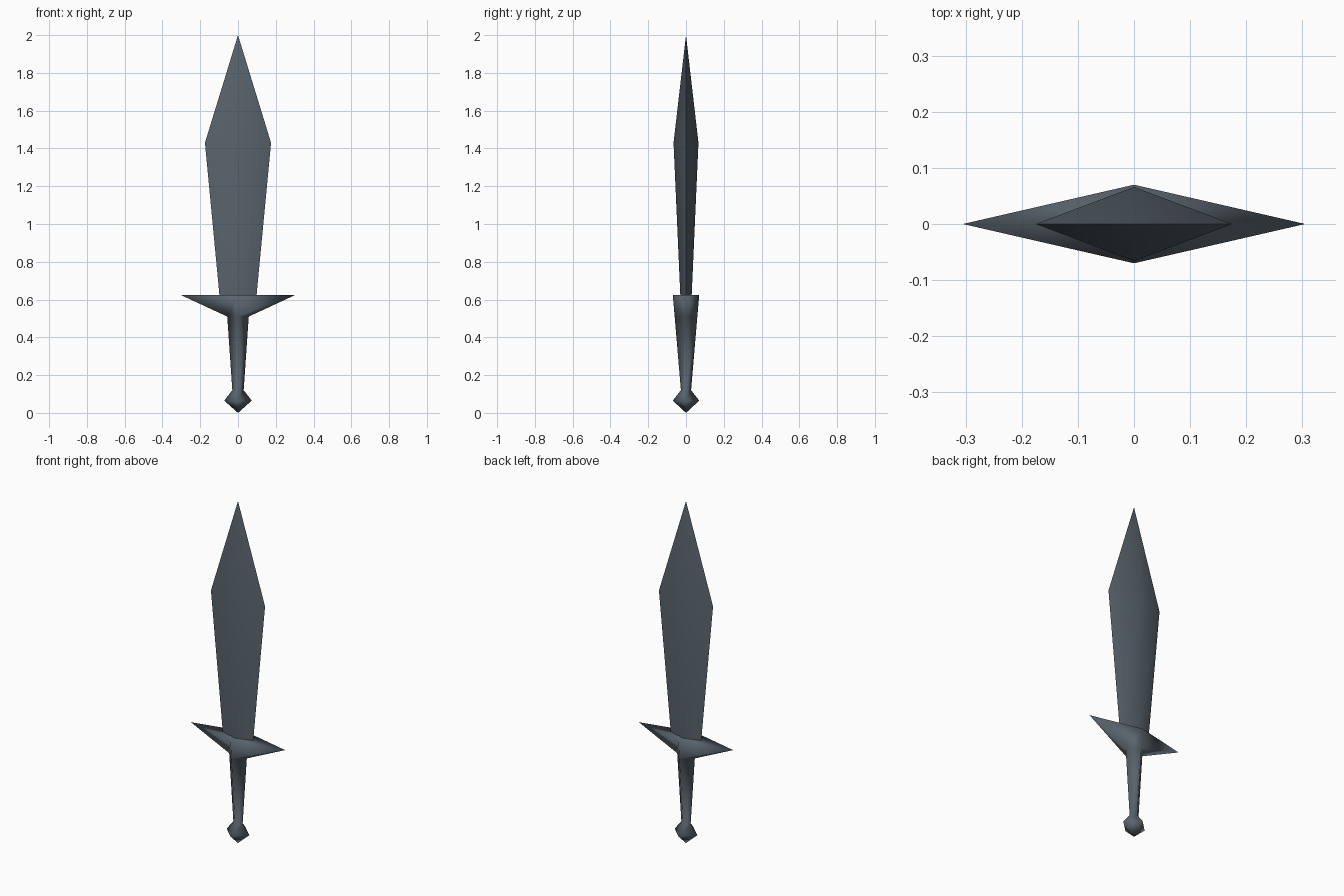
import bpy
import math

cube = bpy.data.objects.get("Cube")
if cube:
    bpy.data.objects.remove(cube, do_unlink=True)

steel = bpy.data.materials.new("dark_steel")
steel.use_nodes = True
colour = (0.10, 0.125, 0.15, 1)
steel.diffuse_color = colour
steel.node_tree.nodes["Principled BSDF"].inputs["Base Color"].default_value = colour


def diamond_loft(name, sections, smooth_angle):
    """Loft diamond cross-sections (half width, half depth, z); zero width makes a point."""
    verts, rings, faces = [], [], []
    for w, d, z in sections:
        ring = [(0, 0, z)] if w == 0 else [(w, 0, z), (0, d, z), (-w, 0, z), (0, -d, z)]
        rings.append(range(len(verts), len(verts) + len(ring)))
        verts += ring
    for low, high in zip(rings, rings[1:]):
        for i in range(4):
            j = (i + 1) % 4
            if len(low) == 1:
                faces.append((low[0], high[j], high[i]))
            elif len(high) == 1:
                faces.append((low[i], low[j], high[0]))
            else:
                faces.append((low[i], low[j], high[j], high[i]))
    # Close flat ends
    if len(rings[0]) > 1:
        faces.append(tuple(reversed(rings[0])))
    if len(rings[-1]) > 1:
        faces.append(tuple(rings[-1]))
    mesh = bpy.data.meshes.new(name)
    mesh.from_pydata(verts, [], faces)
    mesh.materials.append(steel)
    obj = bpy.data.objects.new(name, mesh)
    bpy.context.collection.objects.link(obj)
    bpy.ops.object.select_all(action="DESELECT")
    obj.select_set(True)
    bpy.context.view_layer.objects.active = obj
    bpy.ops.object.shade_smooth_by_angle(angle=math.radians(smooth_angle))
    return obj


# Leaf-shaped blade: soft central ridge, sharp cutting edges
diamond_loft("blade", [(0.098, 0.03, 0.62), (0.175, 0.066, 1.43), (0, 0, 2.0)], 60)

# Pommel, tapered grip and flared crossguard in one smooth piece
diamond_loft("hilt", [
    (0, 0, 0),
    (0.073, 0.07, 0.065),
    (0.03, 0.027, 0.12),
    (0.057, 0.06, 0.51),
    (0.305, 0.07, 0.625),
], 180)
